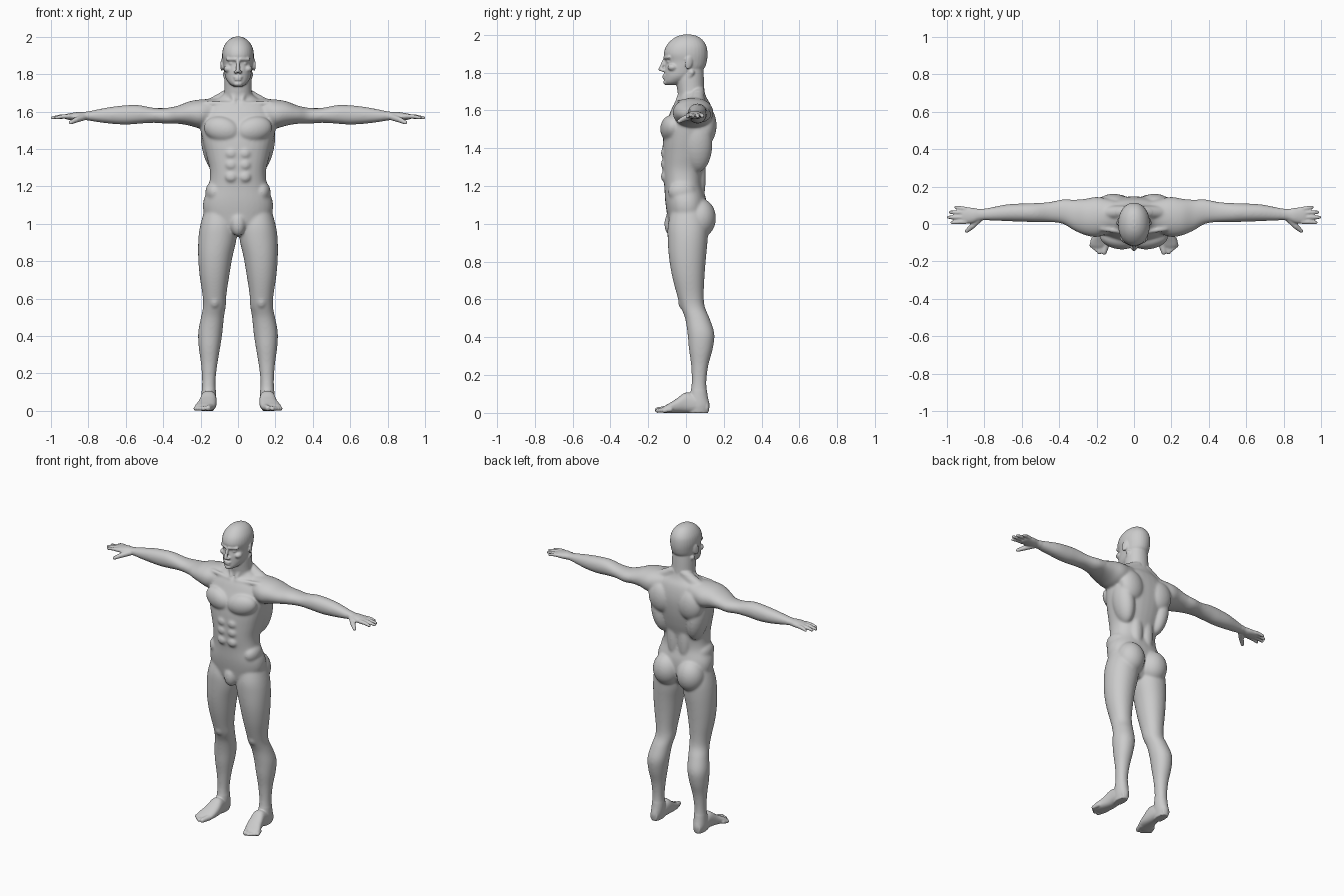
import bpy, bmesh, math
from mathutils import Vector, Matrix, Euler

bm = bmesh.new()


def spow(v, p):
    return math.copysign(abs(v) ** p, v)


def loft(rows, axis, e=2.1, steps=4, n=32):
    """Closed skin through rows (t, a0, a1, b0, b1), smoothly interpolated along the axis."""
    rows = [Vector(r) for r in rows]
    fine = []
    for i in range(len(rows) - 1):
        p0, p1, p2, p3 = rows[max(i - 1, 0)], rows[i], rows[i + 1], rows[min(i + 2, len(rows) - 1)]
        for s in range(steps):
            u = s / steps
            fine.append(0.5 * (2 * p1 + (p2 - p0) * u + (2 * p0 - 5 * p1 + 4 * p2 - p3) * u * u
                               + (3 * p1 - p0 - 3 * p2 + p3) * u ** 3))
    fine.append(rows[-1])
    rings = []
    for t, a0, a1, b0, b1 in fine:
        ring = []
        for k in range(n):
            w = 2 * math.pi * k / n
            a = (a0 + a1) / 2 + (a1 - a0) / 2 * spow(math.cos(w), 2 / e)
            b = (b0 + b1) / 2 + (b1 - b0) / 2 * spow(math.sin(w), 2 / e)
            co = {'x': (t, a, b), 'y': (a, t, b), 'z': (a, b, t)}[axis]
            ring.append(bm.verts.new(co))
        rings.append(ring)
    for r, q in zip(rings, rings[1:]):
        for k in range(n):
            bm.faces.new((r[k], r[(k + 1) % n], q[(k + 1) % n], q[k]))
    bm.faces.new(rings[0])
    bm.faces.new(rings[-1])


def blob(c, r, rot=(0, 0, 0)):
    m = Matrix.Translation(c) @ Euler([math.radians(a) for a in rot]).to_matrix().to_4x4() @ Matrix.Diagonal((*r, 1))
    bmesh.ops.create_uvsphere(bm, u_segments=24, v_segments=14, radius=1, matrix=m)


def limb(*pts):
    """Rounded tube through points (x, y, z, radius)."""
    for p in pts:
        blob(p[:3], (p[3],) * 3)
    for p, q in zip(pts, pts[1:]):
        a, b = Vector(p[:3]), Vector(q[:3])
        m = Matrix.Translation((a + b) / 2) @ (b - a).to_track_quat('Z', 'Y').to_matrix().to_4x4()
        bmesh.ops.create_cone(bm, cap_ends=True, segments=20, radius1=p[3], radius2=q[3],
                              depth=(b - a).length, matrix=m)


# Arm and palm
loft([(.08, -.02, .12, 1.54, 1.672), (.14, -.05, .135, 1.52, 1.668), (.20, -.07, .145, 1.51, 1.665),
      (.26, -.06, .135, 1.525, 1.655), (.32, -.035, .13, 1.535, 1.632), (.38, 0, .132, 1.535, 1.62),
      (.45, .01, .118, 1.54, 1.62), (.53, .01, .112, 1.535, 1.635), (.60, .012, .11, 1.53, 1.634),
      (.68, .015, .105, 1.535, 1.625), (.76, .018, .09, 1.545, 1.61), (.82, .02, .08, 1.555, 1.598),
      (.86, .006, .086, 1.553, 1.597), (.905, .002, .09, 1.556, 1.59), (.922, .008, .084, 1.56, 1.585)], 'x')

# Fingers and thumb
for y0, y1, tip in ((.012, .008, .975), (.036, .036, .995), (.06, .063, .985), (.08, .089, .955)):
    limb((.90, y0, 1.575, .0125), ((.9 + tip) / 2, (y0 + y1) / 2, 1.574, .0112), (tip - .003, y1, 1.567, .009))
limb((.825, .03, 1.57, .018), (.865, -.012, 1.556, .015), (.895, -.038, 1.541, .0105))

# Leg
loft([(1.10, .03, .17, -.07, .09), (1.0, .01, .20, -.095, .115), (.92, .008, .212, -.097, .115),
      (.82, .03, .213, -.09, .106), (.72, .047, .205, -.073, .098), (.62, .062, .19, -.047, .094),
      (.56, .065, .187, -.028, .1), (.50, .075, .198, -.005, .125), (.42, .083, .213, .008, .15),
      (.34, .095, .21, .015, .142), (.25, .11, .198, .027, .118), (.16, .12, .192, .03, .108),
      (.09, .118, .195, .02, .115), (.04, .122, .196, .01, .125), (.0, .13, .19, .01, .118)], 'z')
blob((.125, -.012, .585), (.03, .03, .04))

# Foot and toes
loft([(.118, .135, .185, 0, .06), (.06, .122, .195, 0, .09), (0, .115, .2, 0, .108),
      (-.05, .115, .212, 0, .075), (-.09, .122, .228, 0, .05), (-.115, .132, .23, 0, .036),
      (-.13, .145, .215, .003, .026)], 'y', 2.4)
limb((.146, -.10, .02, .019), (.16, -.15, .015, .015))
for i in range(4):
    limb((.17 + .016 * i, -.10 + .006 * i, .018, .013), (.185 + .014 * i, -.151 + .012 * i, .012, .0115))

# Torso muscles: chest, abdomen, flank, back, shoulder blade, buttock
blob((.088, -.082, 1.505), (.098, .052, .068), (0, -12, 12))
for z in (1.375, 1.315, 1.25):
    blob((.036, -.108, z), (.035, .026, .031))
blob((.125, -.02, 1.17), (.05, .075, .06))
blob((.135, .06, 1.42), (.06, .08, .15), (0, 10, 0))
blob((.11, .108, 1.52), (.085, .054, .10), (0, 10, 0))
blob((.04, .075, 1.25), (.04, .03, .14))
blob((.088, .072, 1.03), (.09, .087, .105))

# Neck slope, throat muscle, collar bone
limb((.03, .065, 1.70, .033), (.17, .06, 1.62, .037))
limb((.066, .03, 1.80, .016), (.02, -.042, 1.66, .013))
limb((.02, -.05, 1.64, .012), (.17, -.025, 1.645, .014))

# Paired face parts: brow, eye, cheek, nostril, ear
limb((.012, -.112, 1.879, .009), (.056, -.09, 1.88, .009))
blob((.032, -.087, 1.858), (.017, .015, .011))
blob((.052, -.07, 1.828), (.024, .028, .02))
blob((.012, -.122, 1.812), (.010, .013, .009))
blob((.085, .014, 1.852), (.007, .021, .036), (-12, 0, 18))

# Mirror everything so far to the other side
dup = bmesh.ops.duplicate(bm, geom=bm.verts[:] + bm.edges[:] + bm.faces[:])
for g in dup['geom']:
    if isinstance(g, bmesh.types.BMVert):
        g.co.x *= -1

# Trunk
trunk = [(.935, .06, -.05, .06), (.98, .13, -.085, .09), (1.05, .18, -.10, .108), (1.12, .186, -.11, .108),
         (1.2, .157, -.115, .09), (1.28, .15, -.123, .097), (1.36, .168, -.124, .12), (1.44, .188, -.122, .138),
         (1.52, .203, -.11, .147), (1.58, .2, -.088, .143), (1.63, .17, -.065, .13), (1.665, .115, -.035, .11),
         (1.69, .08, -.03, .10)]
loft([(z, -w, w, f, b) for z, w, f, b in trunk], 'z', 2.3)
blob((0, -.075, 1.0), (.042, .04, .066))

# Neck and head
neck = [(1.6, .085, -.03, .11), (1.70, .074, -.045, .098), (1.78, .071, -.055, .094), (1.85, .065, -.05, .09)]
loft([(z, -w, w, f, b) for z, w, f, b in neck], 'z')
head = [(1.735, .025, -.105, -.04), (1.75, .046, -.115, 0), (1.78, .066, -.114, .05), (1.82, .075, -.113, .095),
        (1.858, .08, -.107, .11), (1.90, .085, -.117, .114), (1.94, .079, -.105, .108), (1.972, .061, -.077, .088),
        (1.992, .037, -.045, .06), (2.001, .012, -.012, .025)]
loft([(z, -w, w, f, b) for z, w, f, b in head], 'z')

# Nose, lips, chin
limb((0, -.111, 1.872, .009), (0, -.135, 1.818, .011))
for z, w in ((1.784, .024), (1.771, .021)):
    blob((0, -.113, z), (w, .012, .0065))
blob((0, -.104, 1.748), (.024, .017, .014))

bmesh.ops.recalc_face_normals(bm, faces=bm.faces[:])
mesh = bpy.data.meshes.new("body")
bm.to_mesh(mesh)
bm.free()
body = bpy.data.objects.new("body", mesh)
bpy.context.collection.objects.link(body)
bpy.context.view_layer.objects.active = body
body.select_set(True)

# Fuse all parts into one skin
fuse = body.modifiers.new("fuse", 'REMESH')
fuse.mode = 'VOXEL'
fuse.voxel_size = .005
bpy.ops.object.modifier_apply(modifier="fuse")

# Soften the large muscles strongly, and face, hands and feet only lightly
soft = body.vertex_groups.new(name="soft")
soft.add([v.index for v in body.data.vertices
          if abs(v.co.x) < .8 and .12 < v.co.z < 1.7], 1, 'REPLACE')
for name, count, group in (("muscle", 30, "soft"), ("skin", 3, "")):
    s = body.modifiers.new(name, 'SMOOTH')
    s.factor = .5
    s.iterations = count
    s.vertex_group = group
    bpy.ops.object.modifier_apply(modifier=name)
bpy.ops.object.shade_smooth()
